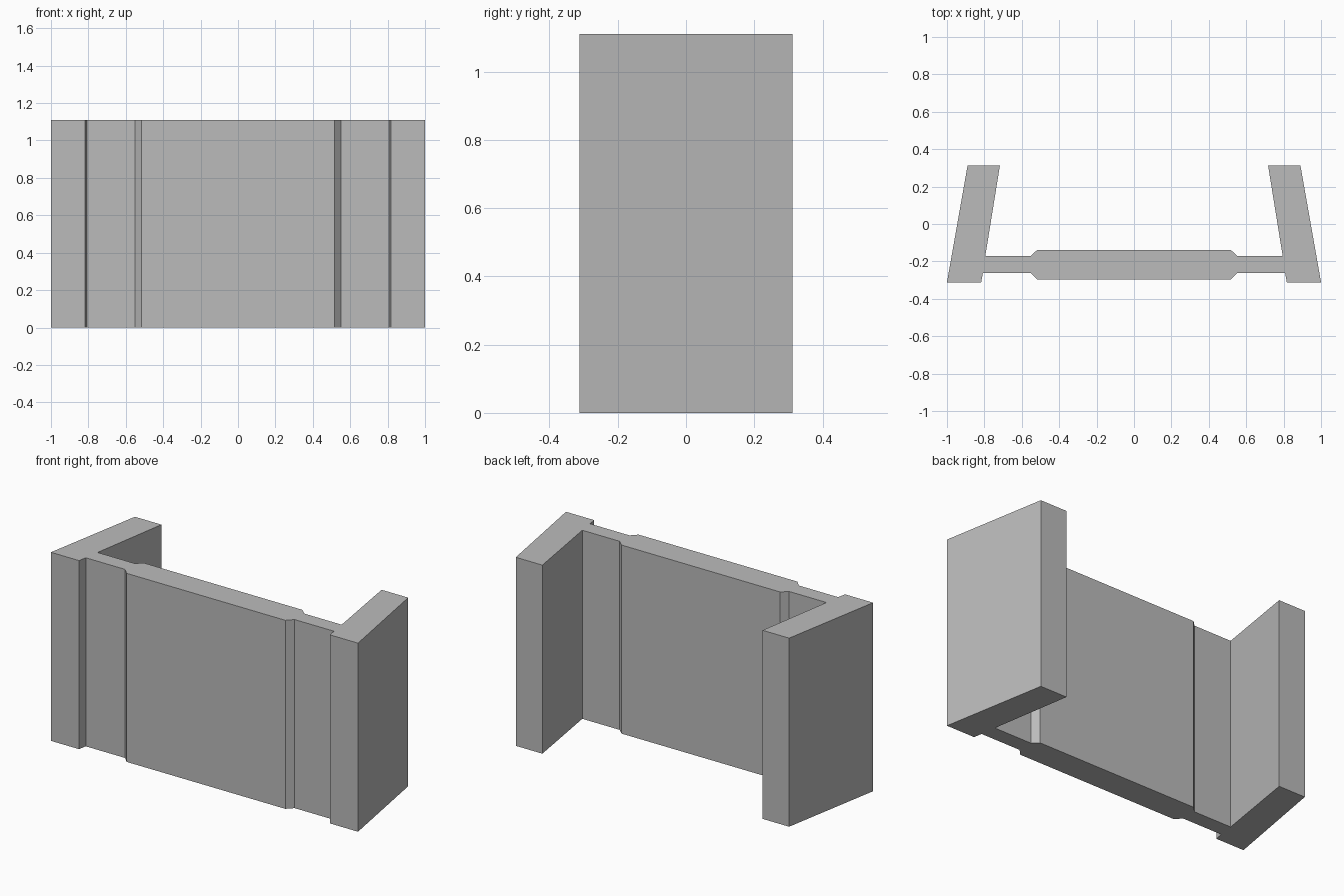
import bpy
import bmesh

cube = bpy.data.objects.get("Cube")
if cube:
    bpy.data.objects.remove(cube, do_unlink=True)

HEIGHT = 1.11

# Plain grey material
grey = bpy.data.materials.new("plain_grey")
grey.use_nodes = True
colour = (0.5, 0.5, 0.5, 1)
grey.diffuse_color = colour
grey.node_tree.nodes["Principled BSDF"].inputs["Base Color"].default_value = colour

# Half of the plan, from the front of the centre panel round to its back
half_plan = [
    (0.517, -0.298), (0.552, -0.262),                # panel front bevel
    (0.808, -0.262), (0.817, -0.312),                # recess and wing step
    (1.0, -0.312), (0.89, 0.312), (0.717, 0.312),    # slanted wing
    (0.795, -0.171),                                 # inner corner
    (0.552, -0.171), (0.517, -0.138),                # panel back bevel
]
plan = half_plan + [(-x, y) for x, y in reversed(half_plan)]

# Extrude the plan upward into one solid
bm = bmesh.new()
base = bm.faces.new([bm.verts.new((x, y, 0)) for x, y in plan])
result = bmesh.ops.extrude_face_region(bm, geom=[base], use_keep_orig=True)
top_verts = [v for v in result["geom"] if isinstance(v, bmesh.types.BMVert)]
bmesh.ops.translate(bm, verts=top_verts, vec=(0, 0, HEIGHT))
bmesh.ops.recalc_face_normals(bm, faces=bm.faces)

mesh = bpy.data.meshes.new("panel_with_wings")
bm.to_mesh(mesh)
bm.free()
mesh.materials.append(grey)
panel = bpy.data.objects.new("panel_with_wings", mesh)
bpy.context.collection.objects.link(panel)
